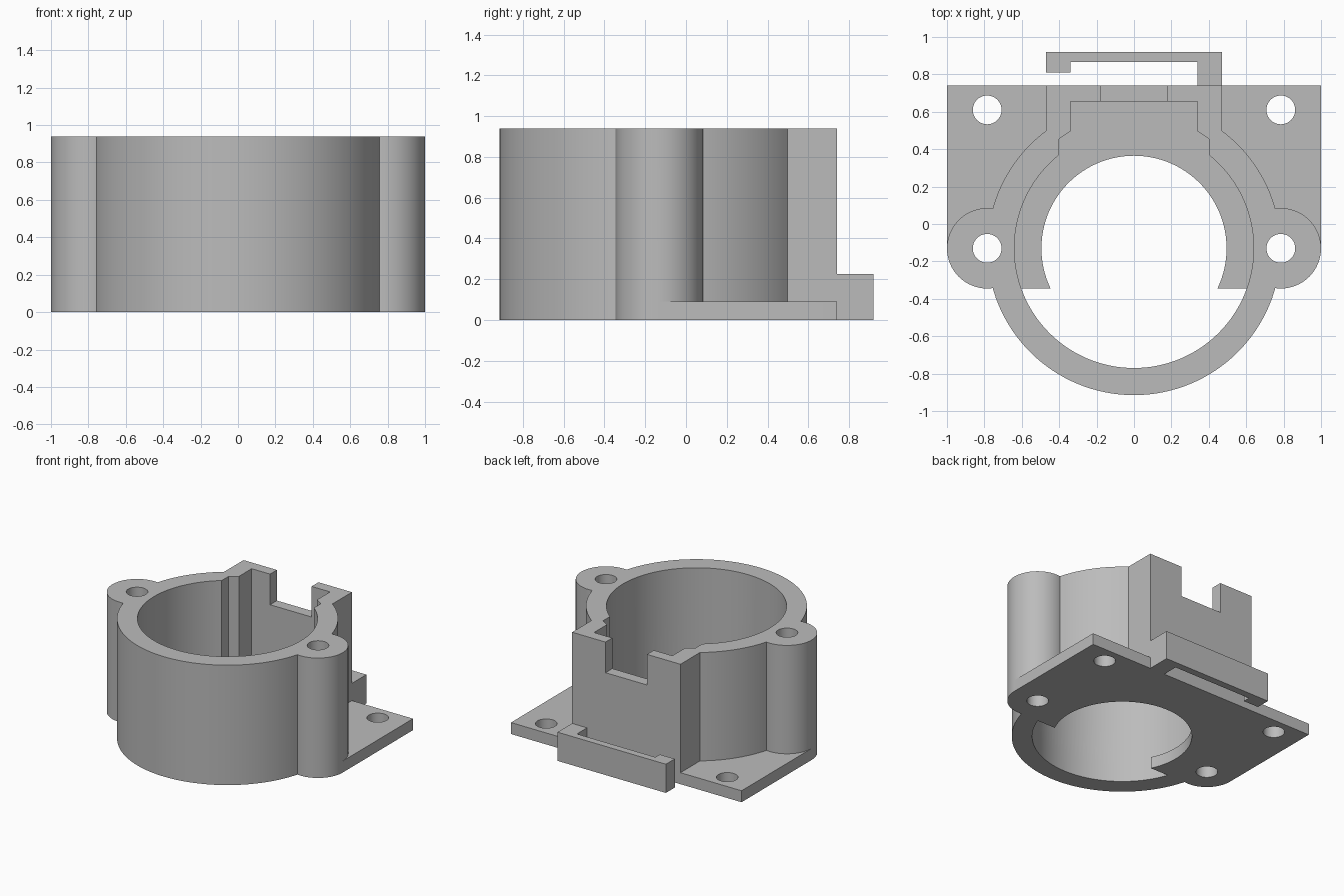
import bpy, bmesh
from math import cos, sin, tau, radians

if "Cube" in bpy.data.objects:
    bpy.data.objects.remove(bpy.data.objects["Cube"], do_unlink=True)

H, PLATE, CY, EAR = 0.94, 0.09, -0.13, 0.785
OVER = 0.2                      # how far cutters stick out

grey = bpy.data.materials.new("plain_grey")
grey.use_nodes = True
grey.diffuse_color = (0.5, 0.5, 0.5, 1)
grey.node_tree.nodes["Principled BSDF"].inputs["Base Color"].default_value = (0.5, 0.5, 0.5, 1)


def prism(name, outline, z0, z1):
    """Solid made by extruding a counter-clockwise outline from z0 to z1."""
    bm = bmesh.new()
    face = bm.faces.new([bm.verts.new((x, y, z0)) for x, y in outline])
    top = bmesh.ops.extrude_face_region(bm, geom=[face])["geom"]
    bmesh.ops.translate(bm, vec=(0, 0, z1 - z0),
                        verts=[v for v in top if isinstance(v, bmesh.types.BMVert)])
    bmesh.ops.recalc_face_normals(bm, faces=bm.faces)
    mesh = bpy.data.meshes.new(name)
    bm.to_mesh(mesh)
    bm.free()
    mesh.materials.append(grey)
    obj = bpy.data.objects.new(name, mesh)
    bpy.context.collection.objects.link(obj)
    return obj


def circle(x, y, r, n):
    return [(x + r * cos(tau * i / n), y + r * sin(tau * i / n)) for i in range(n)]


def rect(x0, x1, y0, y1):
    return [(x0, y0), (x1, y0), (x1, y1), (x0, y1)]


def combine(obj, other, operation):
    """Apply a boolean and discard the second solid."""
    mod = obj.modifiers.new(operation.lower(), "BOOLEAN")
    mod.operation, mod.solver, mod.object = operation, "EXACT", other
    bpy.context.view_layer.objects.active = obj
    bpy.ops.object.modifier_apply(modifier=mod.name)
    bpy.data.objects.remove(other, do_unlink=True)


# Solid parts: ring, rear block, base plate, screw ears, rear clip
body = prism("ring_housing", circle(0, CY, 0.785, 128), 0, H)
solids = [
    prism("rear_block", rect(-0.47, 0.47, 0, 0.74), 0, H),
    prism("base_plate", rect(-1, 1, CY, 0.74), 0, PLATE),
]
for side in (-1, 1):
    solids.append(prism("screw_ear", circle(side * EAR, CY, 0.215, 64), 0, H))
clip = [(0.47, 0.70), (0.47, 0.92), (-0.47, 0.92), (-0.47, 0.81),
        (-0.34, 0.81), (-0.34, 0.865), (0.34, 0.865), (0.34, 0.70)]
solids.append(prism("rear_clip", clip, 0, 0.225))
for part in solids:
    combine(body, part, "UNION")

# Cutters: bore, rear pocket, floor opening, front opening, notch, screw holes
bore = circle(0, CY, 0.64, 128)
half = [(0.40, 0), (0.40, 0.455), (0.34, 0.495), (0.34, 0.655)]
pocket = half + [(-x, y) for x, y in reversed(half)]
lip_y = -0.345
lip_x = (0.64 ** 2 - (lip_y - CY) ** 2) ** 0.5
front = [(-lip_x, lip_y)] + [p for p in bore if p[1] < lip_y] + [(lip_x, lip_y)]
cutters = [
    prism("bore_cut", bore, PLATE, H + OVER),
    prism("pocket_cut", pocket, PLATE, H + OVER),
    prism("floor_cut", circle(0, CY, 0.495, 128), -OVER, H),
    prism("front_cut", front, -OVER, PLATE + OVER),
    prism("notch_cut", rect(-0.18, 0.18, 0.5, 0.74 + OVER), H - 0.24, H + OVER),
]
for side in (-1, 1):
    for y in (CY, 0.61):
        cutters.append(prism("screw_cut", circle(side * EAR, y, 0.077, 40), -OVER, H + OVER))
for part in cutters:
    combine(body, part, "DIFFERENCE")

# Smooth curved walls, keep edges crisp
bpy.ops.object.select_all(action="DESELECT")
body.select_set(True)
bpy.context.view_layer.objects.active = body
bpy.ops.object.shade_smooth_by_angle(angle=radians(25))
